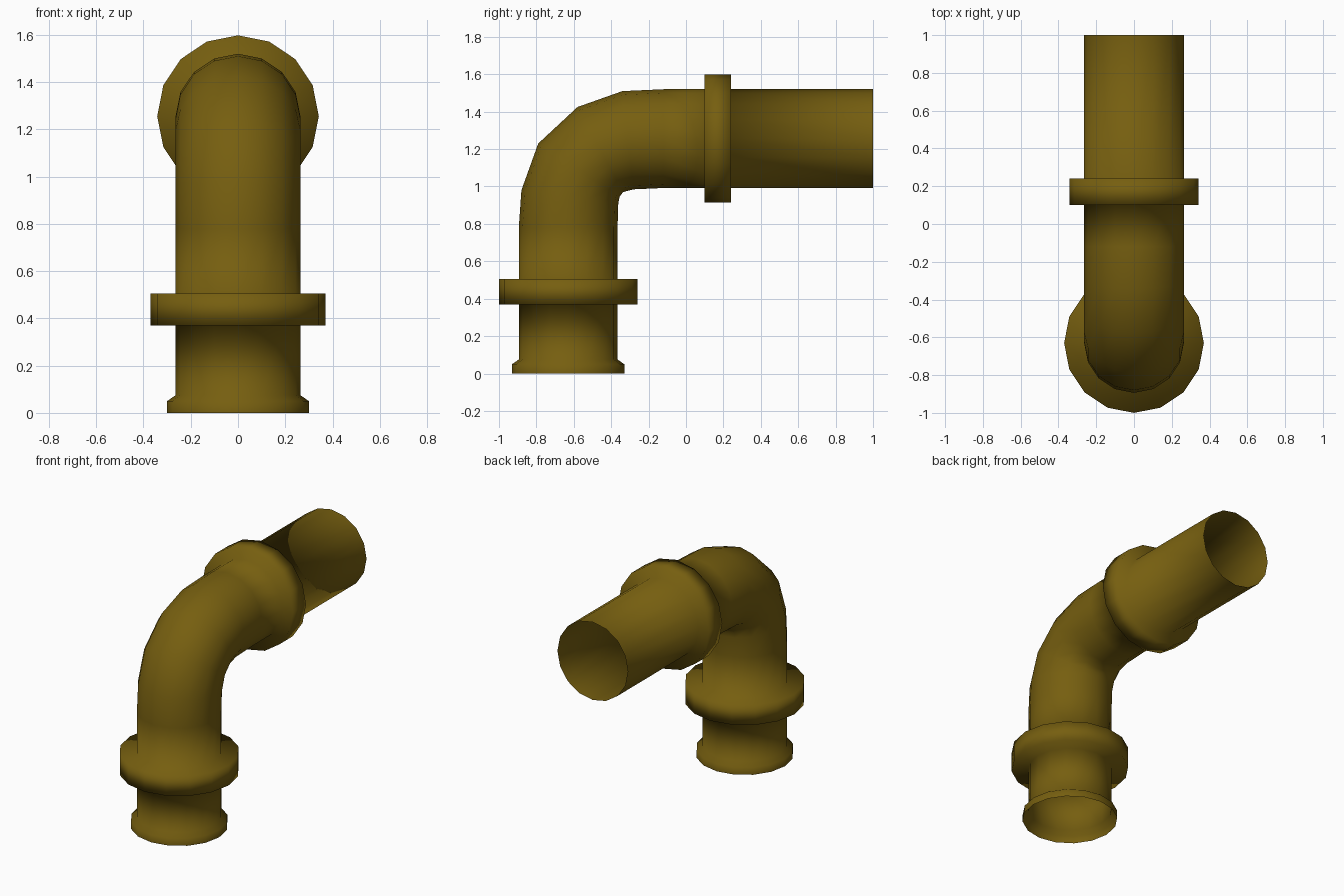
import bpy, bmesh, math
from mathutils import Vector

if "Cube" in bpy.data.objects:
    bpy.data.objects.remove(bpy.data.objects["Cube"])

SIDES = 16
R = 0.264            # pipe radius
CY, CZ = -0.63, 1.256  # axis of the upright leg / of the horizontal leg

brass = bpy.data.materials.new("dark brass")
brass.diffuse_color = (0.18, 0.113, 0.005, 1)
brass.use_nodes = True
brass.node_tree.nodes["Principled BSDF"].inputs["Base Color"].default_value = brass.diffuse_color


def upright(z, r):
    """Ring on the upright leg: outer point, inner point, half width."""
    return (CY - r, z), (CY + r, z), r


def level(y, r):
    """Ring on the horizontal leg."""
    return (y, CZ + r), (y, CZ - r), r


rings = [
    # flared foot
    upright(0.0, 0.30), upright(0.05, 0.30), upright(0.075, R),
    # lower collar
    upright(0.37, R), upright(0.37, 0.37), upright(0.505, 0.37), upright(0.505, R),
    # bend
    upright(0.78, R),
    ((-0.88, 0.98), (-0.362, 0.91), R),
    ((-0.79, 1.23), (-0.355, 0.945), R),
    ((-0.58, 1.425), (-0.337, 0.97), R),
    ((-0.34, 1.51), (-0.28, 0.985), R),
    level(-0.12, R),
    # upper collar
    level(0.10, R), level(0.10, 0.342), level(0.24, 0.342), level(0.24, R),
    # open end
    level(1.0, R),
]

# skin the rings into one open tube
bm = bmesh.new()
loops = []
for outer, inner, half in rings:
    o, i = Vector((0, *outer)), Vector((0, *inner))
    mid, arm = (o + i) / 2, (o - i) / 2
    loops.append([bm.verts.new(mid + arm * math.cos(a) + Vector((half * math.sin(a), 0, 0)))
                  for a in (2 * math.pi * k / SIDES for k in range(SIDES))])
for a, b in zip(loops, loops[1:]):
    for k in range(SIDES):
        n = (k + 1) % SIDES
        f = bm.faces.new((a[k], b[k], b[n], a[n]))
        f.smooth = True
bm.normal_update()
bm.faces.ensure_lookup_table()
# make the faces point outward (test one on the foot)
f = bm.faces[0]
if f.normal.dot(f.calc_center_median() - Vector((0, CY, 0.025))) < 0:
    bmesh.ops.reverse_faces(bm, faces=bm.faces[:])

mesh = bpy.data.meshes.new("elbow_pipe")
bm.to_mesh(mesh)
bm.free()
mesh.materials.append(brass)
bpy.context.collection.objects.link(bpy.data.objects.new("elbow_pipe", mesh))
